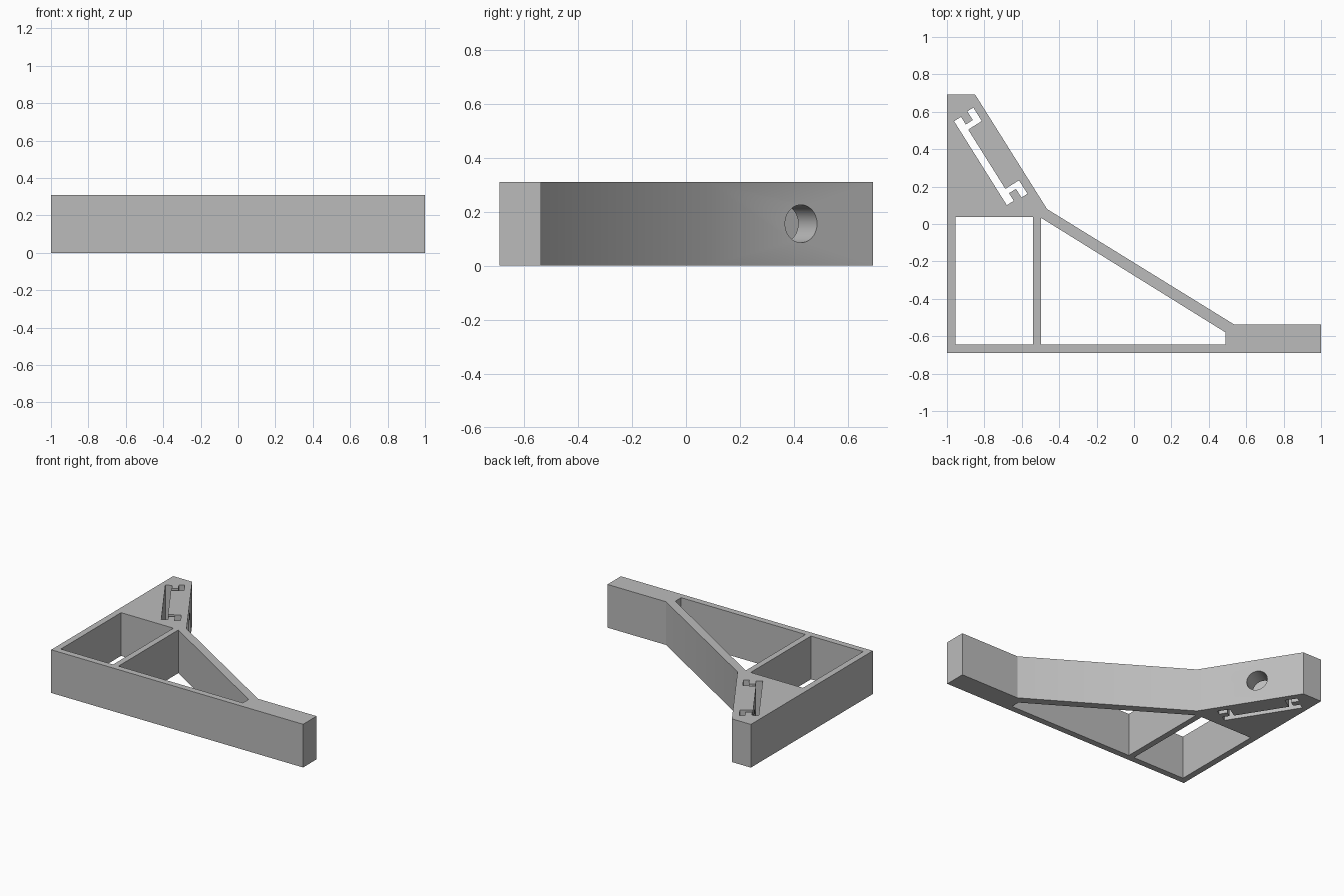
import bpy
import bmesh
from math import atan2, pi
from mathutils import Matrix, Vector

cube = bpy.data.objects.get("Cube")
if cube:
    bpy.data.objects.remove(cube, do_unlink=True)

HEIGHT = 0.31

grey = bpy.data.materials.new("plain_grey")
grey.use_nodes = True
COLOUR = (0.5, 0.5, 0.5, 1)
grey.diffuse_color = COLOUR
grey.node_tree.nodes["Principled BSDF"].inputs["Base Color"].default_value = COLOUR


def to_object(name, bm):
    bmesh.ops.recalc_face_normals(bm, faces=bm.faces)
    mesh = bpy.data.meshes.new(name)
    bm.to_mesh(mesh)
    bm.free()
    mesh.materials.append(grey)
    ob = bpy.data.objects.new(name, mesh)
    bpy.context.collection.objects.link(ob)
    return ob


def prism(name, points, z0, z1):
    """Extrude a plan outline straight up."""
    bm = bmesh.new()
    face = bm.faces.new([bm.verts.new((x, y, z0)) for x, y in points])
    ext = bmesh.ops.extrude_face_region(bm, geom=[face])
    top = [g for g in ext["geom"] if isinstance(g, bmesh.types.BMVert)]
    bmesh.ops.translate(bm, verts=top, vec=(0, 0, z1 - z0))
    return to_object(name, bm)


def cut(target, cutter):
    cutter.hide_render = True
    mod = target.modifiers.new(cutter.name, "BOOLEAN")
    mod.operation = "DIFFERENCE"
    mod.solver = "EXACT"
    mod.object = cutter
    bpy.context.view_layer.objects.active = target
    bpy.ops.object.modifier_apply(modifier=mod.name)
    bpy.data.objects.remove(cutter, do_unlink=True)


# Bracket body
knee, tip = Vector((-0.465, 0.08)), Vector((-0.85, 0.693))
bracket = prism("bracket_frame", [
    (-1, -0.69), (1, -0.69), (1, -0.537), (0.535, -0.537),
    knee, tip, (-1, 0.693)], 0, HEIGHT)

# Square and tapered windows
cut(bracket, prism("square_window", [
    (-0.955, -0.645), (-0.54, -0.645), (-0.54, 0.038), (-0.955, 0.038)], -0.1, HEIGHT + 0.1))
cut(bracket, prism("tapered_window", [
    (-0.497, -0.645), (0.49, -0.645), (0.49, -0.58), (-0.497, 0.033)], -0.1, HEIGHT + 0.1))

# Hooked clip slot, mirrored about its middle, parallel to the sloped face
along = (knee - tip).normalized()
out = Vector((-along.y, along.x))
half = [(0.265, 0), (0.265, 0.044), (0.217, 0.044), (0.217, 0.088),
        (0.272, 0.088), (0.272, 0.126), (0.187, 0.126), (0.187, 0.04)]
outline = half + [(-u, v) for u, v in reversed(half)]
middle = Vector((-0.821, 0.325))
cut(bracket, prism("clip_slot", [middle + along * u + out * v for u, v in outline],
                   -0.1, HEIGHT + 0.1))

# Round bore from the sloped face into the slot
face_point = knee.lerp(tip, (0.426 - knee.y) / (tip.y - knee.y))
centre = face_point - out * 0.02
bm = bmesh.new()
bmesh.ops.create_cone(
    bm, cap_ends=True, segments=48, radius1=0.07, radius2=0.07, depth=0.27,
    matrix=Matrix.Translation((centre.x, centre.y, HEIGHT / 2))
    @ Matrix.Rotation(atan2(out.y, out.x), 4, "Z") @ Matrix.Rotation(pi / 2, 4, "Y"))
cut(bracket, to_object("screw_bore", bm))

# Smooth the bore, keep the corners sharp
bpy.ops.object.select_all(action="DESELECT")
bracket.select_set(True)
bpy.context.view_layer.objects.active = bracket
bpy.ops.object.shade_smooth_by_angle(angle=0.5)
